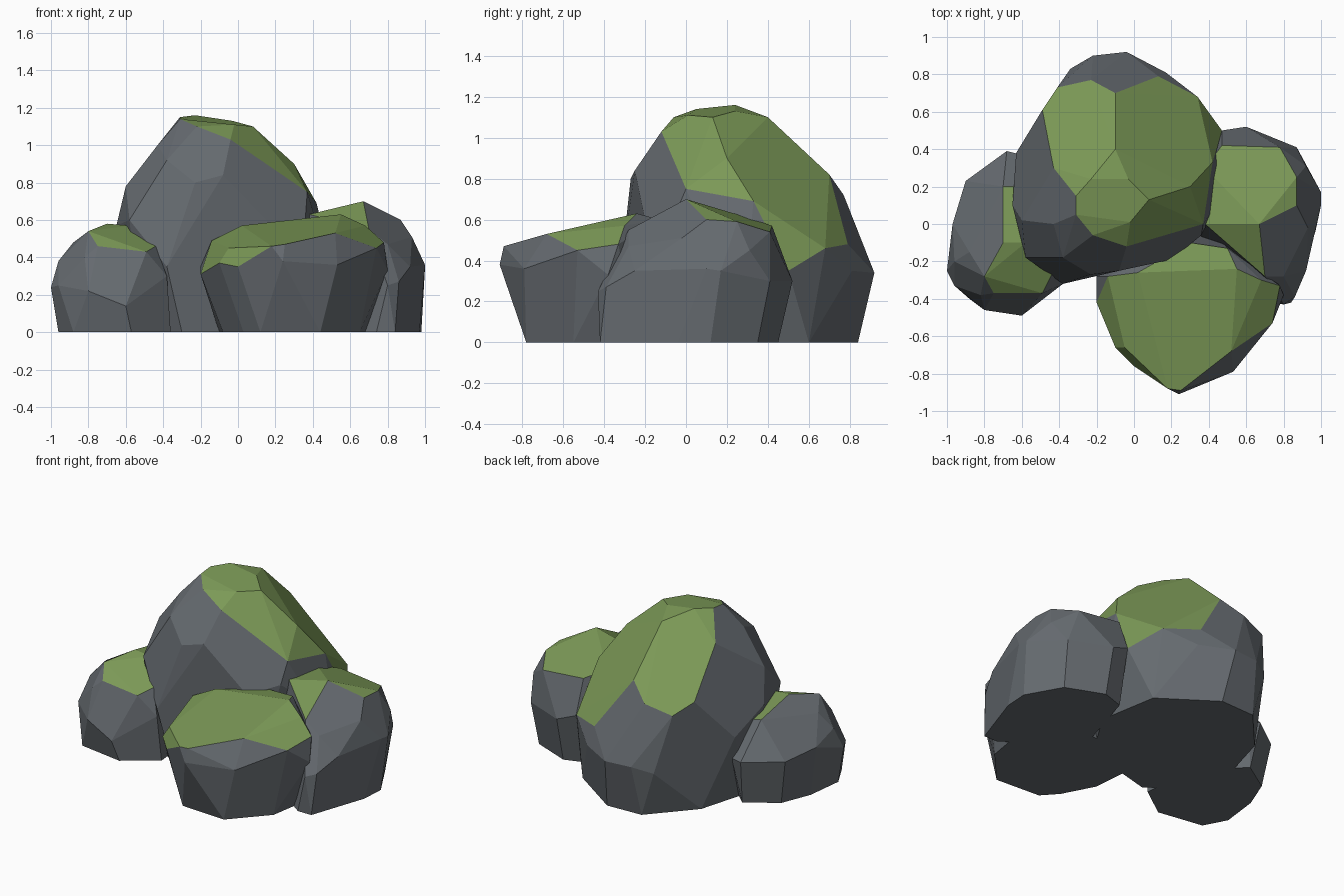
import bpy, bmesh, math
from mathutils import Vector


def flat_material(name, rgb):
    m = bpy.data.materials.new(name)
    m.diffuse_color = (*rgb, 1)
    return m


STONE = flat_material("grey stone", (0.13, 0.145, 0.16))
MOSS = flat_material("green moss", (0.2, 0.32, 0.095))


def rock(name, base, corners, moss_dir, moss_limit):
    """Convex faceted boulder; faces turned towards moss_dir are mossy."""
    bm = bmesh.new()
    for x, y in base:
        bm.verts.new((x, y, 0))
    for p in corners:
        bm.verts.new(p)
    hull = bmesh.ops.convex_hull(bm, input=bm.verts[:])
    loose = [v for v in bm.verts if not v.link_faces]
    bmesh.ops.delete(bm, geom=loose, context='VERTS')
    # merge nearly flat neighbours into broad facets
    bmesh.ops.dissolve_limit(bm, angle_limit=math.radians(9),
                             verts=bm.verts[:], edges=bm.edges[:])
    bmesh.ops.recalc_face_normals(bm, faces=bm.faces[:])
    d = Vector(moss_dir).normalized()
    for f in bm.faces:
        f.normal_update()
        f.material_index = int(f.normal.dot(d) > moss_limit)
    me = bpy.data.meshes.new(name)
    bm.to_mesh(me)
    bm.free()
    me.materials.append(STONE)
    me.materials.append(MOSS)
    ob = bpy.data.objects.new(name, me)
    bpy.context.collection.objects.link(ob)


# tall main boulder
rock("main_boulder",
     [(-.6, .2), (-.5, .55), (-.25, .83), (0, .84), (.35, .6), (.42, .2),
      (.2, -.15), (-.3, -.28), (-.52, -.1)],
     [(-.31, .05, 1.14), (-.31, .15, 1.15), (-.23, .24, 1.16), (-.03, .24, 1.13),
      (-.02, .01, 1.11), (.08, .13, 1.1), (-.22, -.06, 1.1), (-.04, -.12, 1.03),
      (-.08, -.25, .84), (-.23, -.27, .8), (-.38, -.18, .92), (.3, .2, .9),
      (.37, 0, .75), (.36, -.06, .61), (.2, -.19, .55), (.42, .33, .69),
      (.34, .68, .46), (.13, .79, .48), (-.1, .7, .82), (-.1, .4, 1.1),
      (-.23, .77, .72), (-.41, .73, .67), (-.49, .61, .74), (-.43, .3, 1.0),
      (-.43, 0, 1.0), (-.6, .02, .78), (-.65, .1, .57), (-.63, .38, .45),
      (-.58, -.18, .6), (-.38, -.32, .35), (-.2, -.29, .4), (-.34, .83, .3),
      (-.22, .9, .34), (-.04, .92, .34), (.17, .81, .35), (.47, .5, .35),
      (.49, .3, .4), (.46, .13, .45)],
     (.3, .12, 1), .6)

# low slab boulder in front
rock("front_boulder",
     [(-.1, -.2), (-.08, -.45), (.03, -.66), (.12, -.76), (.44, -.78),
      (.65, -.55), (.7, -.25), (.4, 0), (0, 0)],
     [(-.14, -.28, .49), (.02, -.26, .57), (.55, -.24, .63), (.5, -.13, .6),
      (.3, -.1, .58), (.52, -.68, .53), (.25, -.89, .47), (.18, -.88, .46),
      (0, -.69, .46), (-.05, -.66, .45), (.74, -.53, .45), (.53, -.79, .36),
      (.68, -.3, .57), (.78, -.33, .48), (.8, -.38, .33), (-.2, -.28, .35),
      (-.2, -.42, .31), (-.1, -.66, .37), (0, -.76, .35), (.24, -.91, .38)],
     (-.3, -.25, 1), .66)

# boulder on the right
rock("right_boulder",
     [(.98, .12), (.97, -.04), (.84, -.42), (.74, -.42), (.85, .35), (.6, .45),
      (.45, .4), (.3, -.1)],
     [(.67, 0, .7), (.87, .1, .6), (.87, .25, .59), (.78, .41, .54), (.7, .42, .55),
      (.47, .42, .57), (.38, .3, .61), (.38, 0, .63), (.7, -.28, .55),
      (.8, -.28, .47), (.93, -.02, .51), (1, .1, .36), (1, .17, .35),
      (.92, -.25, .35), (.86, -.39, .27), (.8, -.43, .25), (.92, .31, .45),
      (.6, .52, .3), (.75, .47, .3), (.87, .41, .3), (.47, .5, .35)],
     (-.25, .2, 1), .7)

# small boulder on the left
rock("left_boulder",
     [(-.96, -.25), (-.88, -.4), (-.93, 0), (-.85, .2), (-.65, .33), (-.57, -.45),
      (-.36, -.3), (-.4, .1)],
     [(-.8, -.28, .54), (-.7, -.1, .58), (-.58, -.1, .57), (-.7, .2, .52),
      (-.6, .2, .5), (-.44, -.27, .46), (-.49, -.37, .43), (-.75, -.37, .46),
      (-.82, -.38, .4), (-.88, -.15, .48), (-.96, -.2, .38), (-1, -.25, .24),
      (-.97, 0, .33), (-.9, .23, .3), (-.68, .39, .3), (-.6, .37, .3),
      (-.6, -.49, .14), (-.8, -.46, .22), (-.96, -.33, .25), (-.38, -.32, .3)],
     (.3, -.1, 1), .78)
